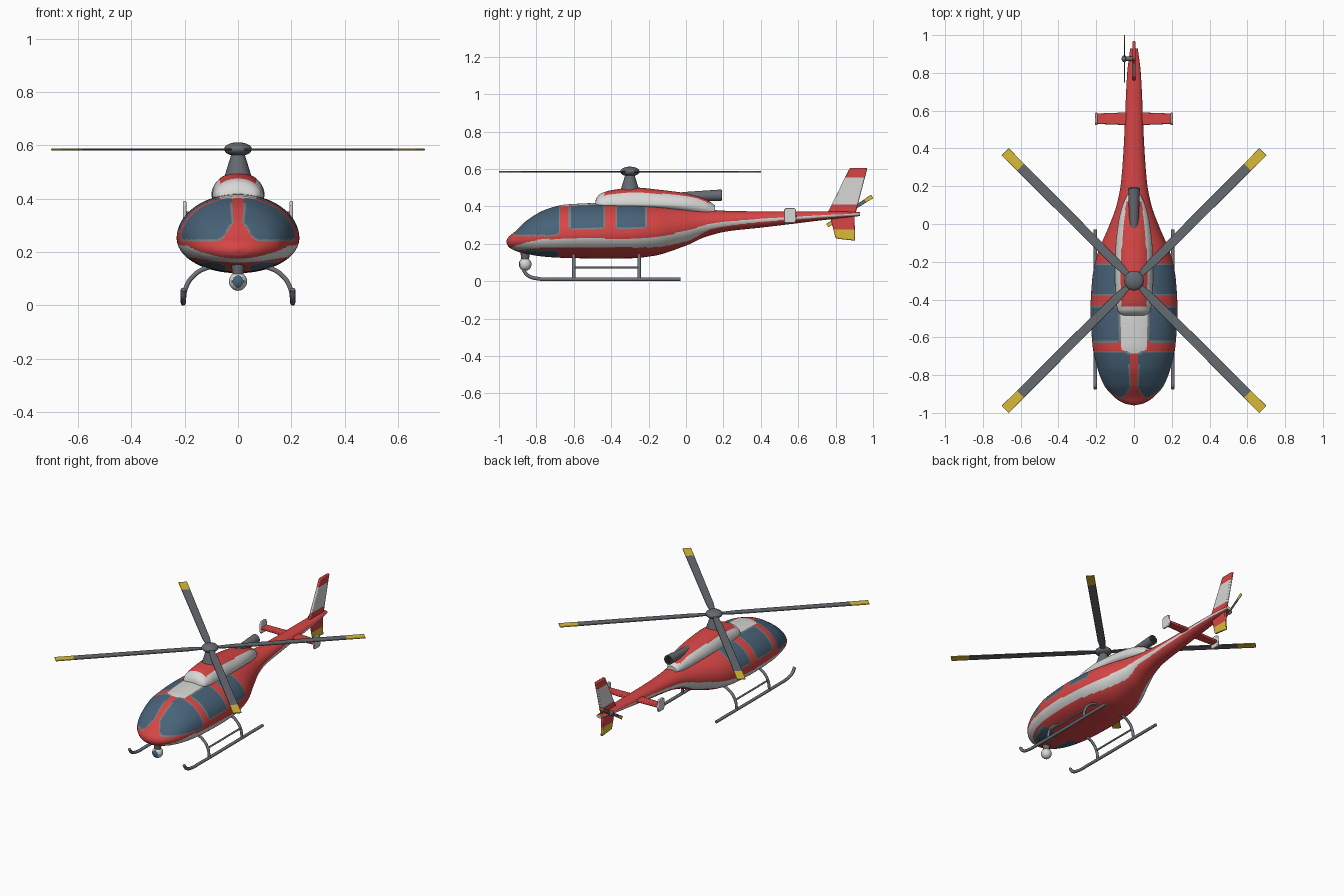
import bpy, bmesh
from math import sin, cos, pi, asin, hypot, radians
from mathutils import Matrix, Vector

cube = bpy.data.objects.get("Cube")
if cube:
    bpy.data.objects.remove(cube, do_unlink=True)


def material(name, *rgb):
    m = bpy.data.materials.new(name)
    m.use_nodes = True
    m.diffuse_color = (*rgb, 1)
    m.node_tree.nodes["Principled BSDF"].inputs["Base Color"].default_value = (*rgb, 1)
    return m


RED = material("red paint", .68, .06, .06)
WHITE = material("white paint", .68, .68, .67)
GLASS = material("blue glass", .065, .125, .19)
SEAL = material("window seal grey", .2, .22, .22)
METAL = material("rotor grey", .13, .145, .16)
SKID = material("skid grey", .17, .18, .2)
YELLOW = material("yellow tip", .7, .5, .04)
DARK = material("exhaust dark", .02, .02, .02)


def finish(name, bm, mats, rule=None, matrix=Matrix()):
    """Turn a bmesh into a named object, colouring faces by a rule on their centre."""
    bmesh.ops.recalc_face_normals(bm, faces=bm.faces)
    if rule:
        for f in bm.faces:
            f.material_index = rule(f.calc_center_median())
    bmesh.ops.transform(bm, matrix=matrix, verts=bm.verts)
    mesh = bpy.data.meshes.new(name)
    bm.to_mesh(mesh)
    bm.free()
    for m in mats:
        mesh.materials.append(m)
    mesh.shade_smooth()
    mesh.set_sharp_from_angle(angle=radians(35))
    ob = bpy.data.objects.new(name, mesh)
    bpy.context.collection.objects.link(ob)
    return ob


def interp(rows, y):
    """Smooth monotone interpolation of table rows keyed by their first column."""
    y = min(max(y, rows[0][0]), rows[-1][0])
    i = 0
    while i < len(rows) - 2 and y > rows[i + 1][0]:
        i += 1
    h = rows[i + 1][0] - rows[i][0]
    t = (y - rows[i][0]) / h

    def slope(j, c):
        if j < 0 or j + 1 >= len(rows):
            return None
        return (rows[j + 1][c] - rows[j][c]) / (rows[j + 1][0] - rows[j][0])

    def tangent(j, c):
        a, b = slope(j - 1, c), slope(j, c)
        if a is None or b is None:
            return b if a is None else a
        return 2 * a * b / (a + b) if a * b > 0 else 0

    return [rows[i][c] * (1 + 2 * t) * (1 - t) ** 2 + rows[i + 1][c] * t * t * (3 - 2 * t)
            + h * t * (1 - t) * (tangent(i, c) * (1 - t) - tangent(i + 1, c) * t)
            for c in range(1, len(rows[0]))]


def loft(name, rows, steps, sides, mats, rule):
    """Skin of two half-ellipses per station; rows hold y, half width, top, bottom, waist."""
    bm = bmesh.new()
    rings = []
    for i in range(steps + 1):
        y = rows[0][0] + (rows[-1][0] - rows[0][0]) * (i / steps) ** 1.3
        w, top, low, mid = interp(rows, y)
        ring = []
        for k in range(sides):
            a = 2 * pi * k / sides
            s = sin(a)
            ring.append(bm.verts.new((w * cos(a), y, mid + s * (top - mid if s > 0 else mid - low))))
        rings.append(ring)
    for p, q in zip(rings, rings[1:]):
        for k in range(sides):
            n = (k + 1) % sides
            bm.faces.new((p[k], p[n], q[n], q[k]))
    bm.faces.new(rings[0])
    bm.faces.new(rings[-1])
    return finish(name, bm, mats, rule)


def prism(name, points, thick, mats, cuts=(), axis=0, matrix=Matrix()):
    """Flat plate from an outline, split into colour bands along one axis."""
    bm = bmesh.new()
    face = bm.faces.new([bm.verts.new((x, y, -thick / 2)) for x, y in points])
    ext = bmesh.ops.extrude_face_region(bm, geom=[face])["geom"]
    bmesh.ops.translate(bm, vec=(0, 0, thick), verts=[v for v in ext if isinstance(v, bmesh.types.BMVert)])
    n = Vector((0, 0, 0))
    n[axis] = 1
    for c in cuts:
        bmesh.ops.bisect_plane(bm, geom=bm.verts[:] + bm.edges[:] + bm.faces[:], plane_co=n * c, plane_no=n)
    ob = finish(name, bm, mats, lambda p: sum(p[axis] > c for c in cuts), matrix)
    bev = ob.modifiers.new("soft edges", "BEVEL")
    bev.width, bev.segments = thick * .3, 2
    return ob


def cone(name, r1, r2, start, end, mats, rule=None):
    start, end = Vector(start), Vector(end)
    bm = bmesh.new()
    bmesh.ops.create_cone(bm, cap_ends=True, segments=32, radius1=r1, radius2=r2, depth=(end - start).length)
    turn = (end - start).to_track_quat("Z", "Y").to_matrix().to_4x4()
    return finish(name, bm, mats, rule, Matrix.Translation((start + end) / 2) @ turn)


def ball(name, centre, size, mats, rule=None):
    bm = bmesh.new()
    bmesh.ops.create_uvsphere(bm, u_segments=32, v_segments=20, radius=1)
    return finish(name, bm, mats, rule, Matrix.Translation(centre) @ Matrix.Diagonal((*size, 1)))


def tube(name, points, radius):
    cu = bpy.data.curves.new(name, "CURVE")
    cu.dimensions = "3D"
    cu.bevel_depth, cu.bevel_resolution, cu.use_fill_caps = radius, 3, True
    sp = cu.splines.new("BEZIER")
    sp.bezier_points.add(len(points) - 1)
    for bp, p in zip(sp.bezier_points, points):
        bp.co = p
        bp.handle_left_type = bp.handle_right_type = "AUTO"
    cu.materials.append(SKID)
    bpy.context.collection.objects.link(bpy.data.objects.new(name, cu))


def inside(*d, r=.025):
    """Signed distance to a region bounded by several edges, with rounded corners."""
    d = [v + r for v in d]
    return hypot(*[max(v, 0) for v in d]) + min(max(d), 0) - r


# Fuselage and tail boom: y, half width, top, bottom, waist
HULL = [(-.96, .004, .216, .204, .21), (-.95, .05, .235, .185, .21), (-.92, .1, .26, .165, .213),
        (-.85, .16, .325, .145, .225), (-.75, .197, .383, .13, .237), (-.64, .22, .41, .124, .247),
        (-.45, .23, .418, .121, .252), (-.3, .222, .417, .122, .254), (-.18, .2, .412, .134, .26),
        (0, .128, .395, .19, .285), (.1, .092, .384, .235, .305), (.22, .069, .376, .266, .322),
        (.4, .055, .373, .286, .33), (.8, .036, .373, .334, .354), (.93, .02, .37, .348, .359)]
# Side stripe: y, lower edge, upper edge
STRIPE = [(-.96, .14, .165), (-.9, .163, .193), (-.75, .178, .224), (-.2, .18, .232), (0, .212, .27),
          (.15, .282, .31), (.5, .325, .34), (.93, .352, .362)]


def hull_colour(p):
    x, y, z = abs(p.x), p.y, p.z
    w, top, low, mid = interp(HULL, y)
    s = .2 * asin(max(-1, min(1, (z - mid) / (top - mid))))
    gap = min(
        inside(y + .675, .24 - z, .018 + .6 * max(0, .31 - z) - x),     # windshield
        inside(y + .432, -.627 - y, .03 - s, s - .253),                 # front door window
        inside(y + .208, -.38 - y, .03 - s, s - .23),                   # rear door window
        inside(y + .68, -.87 - y, z - .168, .04 - x, r=.015))           # chin window
    if gap < 0:
        return 2 if gap < -.008 else 3
    lo, hi = interp(STRIPE, y)
    roof = inside(x - .066, -.685 - y, y + .4, r=.04) < 0 and z > .33
    return 1 if roof or lo < z < hi else 0


loft("fuselage", HULL, 230, 120, [RED, WHITE, GLASS, SEAL], hull_colour)

# Engine cowling with a red top
COWL = [(-.485, .05, .425, .395, .41), (-.478, .07, .445, .385, .412), (-.455, .087, .468, .38, .412),
        (-.4, .096, .486, .38, .412), (-.27, .1, .5, .38, .412), (-.14, .098, .488, .375, .41),
        (0, .084, .47, .36, .405), (.1, .06, .443, .35, .392), (.155, .035, .405, .35, .375)]
loft("engine_cowling", COWL, 110, 72, [WHITE, RED],
     lambda p: int(p.y > -.435 and p.z > .42 and abs(p.x) < .068 - .1 * max(0, p.y + .15)))
cone("exhaust_pipe", .024, .031, (0, -.02, .452), (0, .19, .459), [METAL])
cone("exhaust_opening", .025, .025, (0, .185, .459), (0, .192, .459), [DARK])

# Main rotor
cone("rotor_mast", .052, .024, (0, -.3, .48), (0, -.3, .57), [METAL])
ball("rotor_hub", (0, -.3, .586), (.052, .052, .026), [METAL])
for k in range(4):
    spin = Matrix.Translation((0, -.3, .585)) @ Matrix.Rotation(pi / 4 + k * pi / 2, 4, "Z")
    prism("main_blade", [(.03, -.014), (.14, -.024), (.965, -.027), (.965, .027), (.14, .024), (.03, .014)],
          .007, [METAL, YELLOW], [.85], 0, spin)

# Tail fin, stabiliser and end plates; UPRIGHT turns an outline into the side plane
UPRIGHT = Matrix(((0, 0, 1, 0), (1, 0, 0, 0), (0, 1, 0, 0), (0, 0, 0, 1)))
prism("upper_fin", [(.75, .355), (.775, .4), (.875, .605), (.97, .605), (.905, .355)], .018,
      [RED, WHITE, RED], [.41, .555], 1, UPRIGHT)
prism("lower_fin", [(.765, .365), (.8, .228), (.905, .216), (.9, .365)], .016,
      [YELLOW, RED], [.275], 1, UPRIGHT)
prism("stabiliser", [(-.2, .53), (0, .522), (.2, .53), (.2, .585), (0, .592), (-.2, .585)], .016, [RED],
      matrix=Matrix.Translation((0, 0, .345)))
for side in (-1, 1):
    prism("end_plate", [(.53, .31), (.58, .31), (.59, .325), (.587, .385), (.575, .392), (.535, .392),
                        (.523, .38), (.523, .322)], .012, [WHITE],
          matrix=Matrix.Translation((side * .2, 0, 0)) @ UPRIGHT)

# Tail rotor
cone("tail_rotor_shaft", .012, .012, (.005, .875, .375), (-.06, .875, .375), [METAL])
ball("tail_rotor_hub", (-.052, .875, .375), (.014, .018, .018), [METAL])
for k in range(2):
    spin = Matrix.Translation((-.05, .875, .375)) @ UPRIGHT @ Matrix.Rotation(radians(33) + k * pi, 4, "Z")
    prism("tail_blade", [(0, -.008), (.143, -.011), (.143, .011), (0, .008)], .005,
          [METAL, YELLOW], [.1], 0, spin)

# Landing skids with legs and steps
for side in (-1, 1):
    x = side * .205
    tube("skid", [(x, -.87, .06), (x, -.845, .03), (x, -.79, .013), (x, -.7, .0105), (x, -.03, .0105)], .01)
    for y in (-.6, -.25):
        tube("skid_leg", [(x, y, .012), (side * .195, y, .068), (side * .165, y, .113),
                          (side * .12, y, .14), (side * .06, y, .15)], .009)
    tube("step_rail", [(side * .194, -.6, .072), (side * .194, -.25, .072)], .006)

# Camera ball under the nose
cone("camera_mount", .02, .026, (0, -.86, .11), (0, -.86, .16), [METAL])
ball("camera_ball", (0, -.86, .09), (.034, .034, .035), [WHITE, GLASS], lambda p: int(p.y < -.75))
